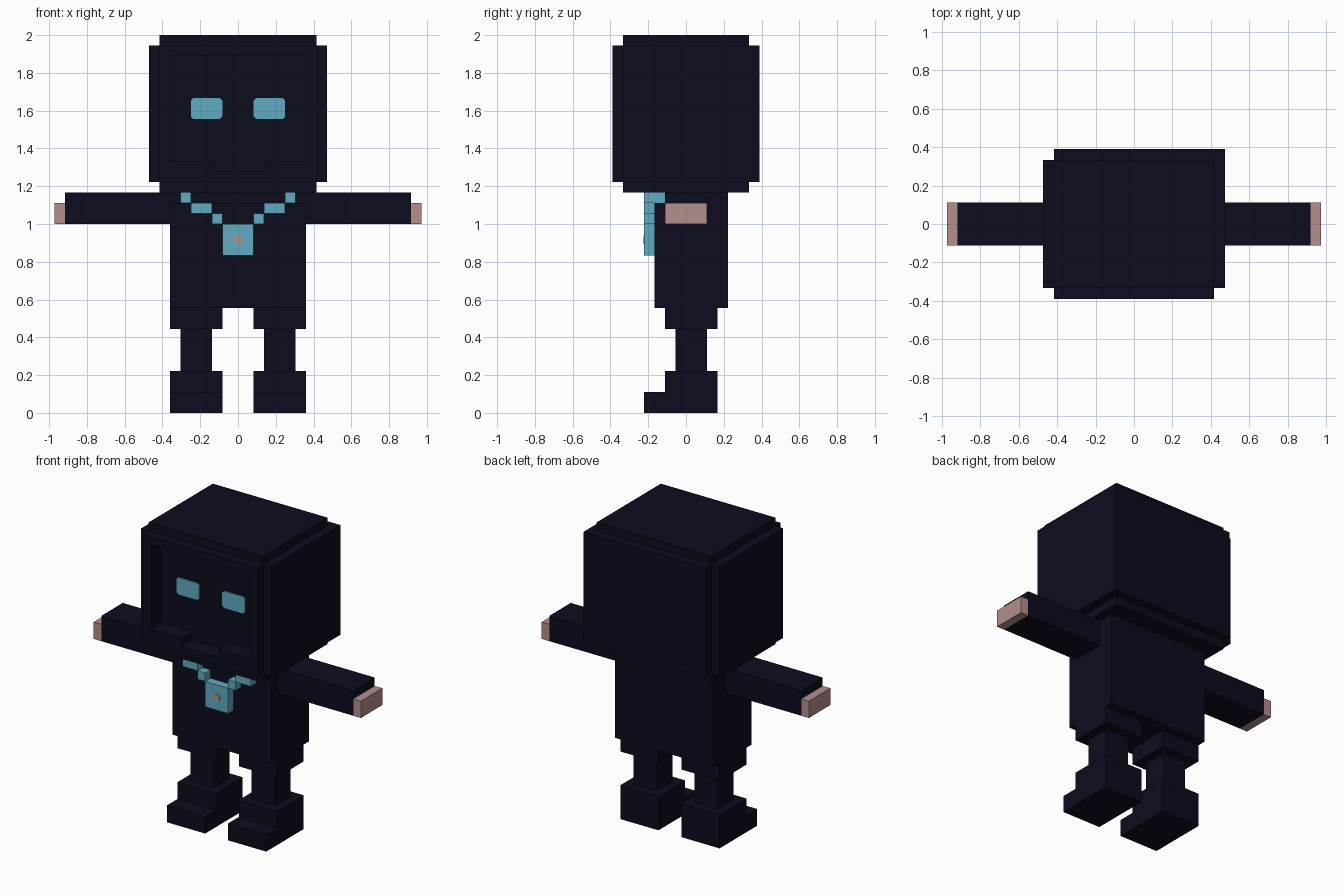
import bpy, bmesh, math
from mathutils import Vector

if "Cube" in bpy.data.objects:
    bpy.data.objects.remove(bpy.data.objects["Cube"], do_unlink=True)

U = 1 / 18  # one block of the grid the figure is built on


def material(name, rgb):
    m = bpy.data.materials.new(name)
    m.use_nodes = True
    m.diffuse_color = (*rgb, 1)
    bsdf = next(n for n in m.node_tree.nodes if n.type == 'BSDF_PRINCIPLED')
    bsdf.inputs["Base Color"].default_value = (*rgb, 1)
    return m


NAVY = material("dark_navy", (0.0037, 0.0037, 0.0130))
BLUE = material("pale_blue", (0.115, 0.410, 0.525))
PINK = material("dusty_pink", (0.455, 0.275, 0.265))


def finish(name, bm, mat):
    mesh = bpy.data.meshes.new(name)
    bm.to_mesh(mesh)
    bm.free()
    mesh.materials.append(mat)
    ob = bpy.data.objects.new(name, mesh)
    bpy.context.scene.collection.objects.link(ob)
    return ob


def blocks(name, mat, boxes, side=1):
    """Boxes given as x0, x1, y0, y1, z0, z1 in grid blocks; side -1 mirrors."""
    bm = bmesh.new()
    for x0, x1, y0, y1, z0, z1 in boxes:
        verts = bmesh.ops.create_cube(bm, size=1)["verts"]
        for v in verts:
            v.co = Vector((side * (x1 if v.co.x > 0 else x0),
                           y1 if v.co.y > 0 else y0,
                           z1 if v.co.z > 0 else z0)) * U
    bmesh.ops.recalc_face_normals(bm, faces=bm.faces)
    return finish(name, bm, mat)


def plate(name, mat, outline, y, thick=0.006):
    """Thin plate facing the front, from an x-z outline in grid blocks."""
    bm = bmesh.new()
    face = bm.faces.new([bm.verts.new((x * U, y * U, z * U)) for x, z in outline])
    ext = bmesh.ops.extrude_face_region(bm, geom=[face])["geom"]
    for v in (g for g in ext if isinstance(g, bmesh.types.BMVert)):
        v.co.y -= thick
    bmesh.ops.recalc_face_normals(bm, faces=bm.faces)
    return finish(name, bm, mat)


# Head: core with the recessed face, crown and chin layers
blocks("head_core", NAVY, [(-7.5, 7.5, -5, 7, 22, 35)])
blocks("crown_layer", NAVY, [(-7.5, 7.5, -6, 6, 35, 36)])
blocks("chin_layer", NAVY, [(-7.5, 7.5, -6, 6, 21, 22)])

# Hood rim around the face
blocks("hood_rim", NAVY, [
    (-7.5, -6.5, -7, -5, 22, 35), (6.5, 7.5, -7, -5, 22, 35),
    (-6.5, 6.5, -7, -5, 34, 35), (-6.5, 6.5, -7, -5, 22, 23),
    (-6.5, -2.5, -7, -5, 23, 24), (2.5, 6.5, -7, -5, 23, 24)])

# Torso, set back at the neckline
blocks("torso", NAVY, [(-6.5, 6.5, -3, 4, 10, 20), (-6.5, 6.5, -2, 4, 20, 21)])

# Pendant with its gem
blocks("pendant", BLUE, [(-1.5, 1.5, -4, -3, 15, 18)])
ring = [(0.45 * math.cos(math.pi * (k + .5) / 4),
         16.5 + 0.45 * math.sin(math.pi * (k + .5) / 4)) for k in range(8)]
plate("pendant_gem", PINK, ring, -4, 0.004)

for side, tag in ((1, "left"), (-1, "right")):
    # Hood side; only the left rear corner is filled
    blocks("hood_side_" + tag, NAVY,
           [(7.5, 8.5, -6, 7 if side > 0 else 6, 22, 35)], side)
    # Eye with clipped corners
    c = 0.25
    eye = [(1.5 + c, 28), (4.5 - c, 28), (4.5, 28 + c), (4.5, 30 - c),
           (4.5 - c, 30), (1.5 + c, 30), (1.5, 30 - c), (1.5, 28 + c)]
    plate("eye_" + tag, BLUE, [(side * x, z) for x, z in eye], -5)
    # Arm and hand
    blocks("arm_" + tag, NAVY, [(6.5, 16.5, -2, 2, 18, 21)], side)
    blocks("hand_" + tag, PINK, [(16.5, 17.5, -2, 2, 18, 20)], side)
    # Necklace chain stepping up to the shoulder
    blocks("chain_" + tag, BLUE, [
        (1.5, 2.5, -4, -3, 18, 19), (2.5, 4.5, -4, -3, 19, 20),
        (4.5, 5.5, -4, -2, 20, 21)], side)
    # Leg and boot
    blocks("thigh_" + tag, NAVY, [(1.5, 6.5, -2, 3, 8, 10)], side)
    blocks("shin_" + tag, NAVY, [(2.5, 5.5, -1, 2, 4, 8)], side)
    blocks("boot_" + tag, NAVY, [(1.5, 6.5, -4, 3, 0, 2), (1.5, 6.5, -2, 3, 2, 4)], side)
